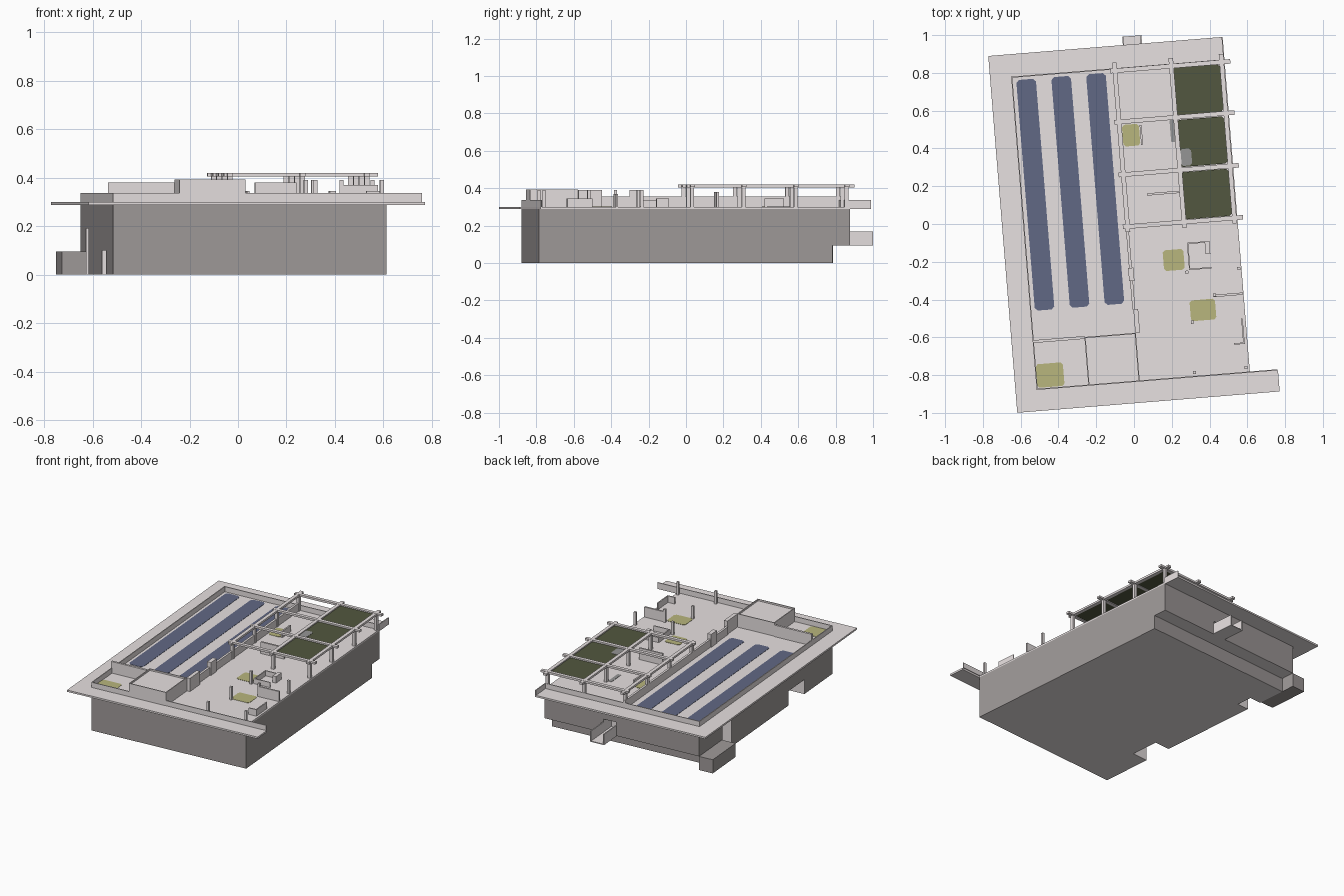
import bpy, bmesh, math

if "Cube" in bpy.data.objects:
    bpy.data.objects.remove(bpy.data.objects["Cube"])

ANGLE = math.radians(4.65)      # whole building is turned slightly
FLOOR = 0.30                    # roof terrace level


def material(name, rgb):
    m = bpy.data.materials.new(name)
    m.diffuse_color = (*rgb, 1)
    m.use_nodes = True
    m.node_tree.nodes["Principled BSDF"].inputs["Base Color"].default_value = m.diffuse_color
    return m


ROOF = material("pale_grey", (0.82, 0.77, 0.77))
BODY = material("mid_grey", (0.35, 0.325, 0.32))
BLUE = material("panel_blue", (0.12, 0.14, 0.235))
GREEN = material("dark_green", (0.085, 0.095, 0.05))
OLIVE = material("olive", (0.48, 0.465, 0.205))
STONE = material("stone_grey", (0.30, 0.30, 0.30))


def prism(name, pts, vec, mat):
    """Extrude a flat outline along a vector."""
    bm = bmesh.new()
    face = bm.faces.new([bm.verts.new(p) for p in pts])
    res = bmesh.ops.extrude_face_region(bm, geom=[face])
    bmesh.ops.translate(bm, vec=vec,
                        verts=[g for g in res["geom"] if isinstance(g, bmesh.types.BMVert)])
    bmesh.ops.recalc_face_normals(bm, faces=bm.faces)
    me = bpy.data.meshes.new(name)
    bm.to_mesh(me)
    bm.free()
    me.materials.append(mat)
    ob = bpy.data.objects.new(name, me)
    ob.rotation_euler.z = ANGLE
    bpy.context.collection.objects.link(ob)
    return ob


def box(name, u0, u1, v0, v1, z0, z1, mat=ROOF):
    pts = [(u0, v0, z0), (u1, v0, z0), (u1, v1, z0), (u0, v1, z0)]
    return prism(name, pts, (0, 0, z1 - z0), mat)


def plate(name, u, v, w, d, mat, z=FLOOR, cut=0.012):
    """Thin plate with clipped corners, centred on u, v."""
    a, b = w / 2, d / 2
    pts = []
    for sx, sy in ((1, 1), (-1, 1), (-1, -1), (1, -1)):
        pair = [(u + sx * a, v + sy * (b - cut), z), (u + sx * (a - cut), v + sy * b, z)]
        pts += pair if sx * sy > 0 else pair[::-1]
    return prism(name, pts, (0, 0, 0.002), mat)


# main body: side profile with a recess low at the back
FRONT, RIGHT = -0.834, 0.548
profile = [(FRONT, 0), (0.74, 0), (0.74, 0.095), (0.835, 0.095), (0.835, 0.29), (FRONT, 0.29)]
body = prism("main_body", [(-0.585, v, z) for v, z in profile], (RIGHT + 0.585, 0, 0), BODY)

# undersides are pale, walls mid grey
body.data.materials.append(ROOF)
for p in body.data.polygons:
    if p.normal.z < -0.5:
        p.material_index = 1

# openings in the left wall and behind the balcony, pale inside
openings = [(-0.7, -0.47, -0.48, -0.28, -0.05, 0.10),
            (-0.7, -0.50, 0.43, 0.54, -0.05, 0.19),
            (0.025, 0.113, 0.74, 0.9, 0.101, 0.19)]
for i, o in enumerate(openings):
    cutter = box(f"opening_cutter_{i}", *o, ROOF)
    cutter.hide_render = True
    cutter.hide_viewport = True
    mod = body.modifiers.new("opening", "BOOLEAN")
    mod.operation = "DIFFERENCE"
    mod.material_mode = "TRANSFER"
    mod.object = cutter

# low annex at the back left, and the balcony
box("low_annex", -0.685, -0.585, 0.55, 0.835, 0, 0.095, BODY)
box("balcony_floor", 0.018, 0.12, 0.835, 0.993, 0.095, 0.101)
for i, u in enumerate((0.018, 0.113)):
    box(f"balcony_side_{i}", u, u + 0.007, 0.835, 0.993, 0.101, 0.17)

# roof slab with the eave running out at front right
slab = [(-0.697, -0.946), (0.697, -0.946), (0.697, FRONT), (RIGHT, FRONT),
        (RIGHT, 0.949), (-0.697, 0.949)]
prism("roof_slab", [(u, v, 0.288) for u, v in slab], (0, 0, FLOOR - 0.288), ROOF)

# thin parapets
T = 0.006
for name, u0, u1, v0, v1 in (("front", -0.585, 0.695, FRONT, FRONT + T),
                             ("left", -0.585, -0.585 + T, FRONT, 0.83),
                             ("back", -0.585, RIGHT, 0.83 - T, 0.83),
                             ("right", RIGHT - T, RIGHT, 0.83, 0.949)):
    box(name + "_parapet", u0, u1, v0, v1, FLOOR, 0.336)

# stair house with a raised rim, and roof dividing walls
U0, U1, V0, V1 = -0.31, -0.037, FRONT, -0.575
box("stair_house", U0, U1, V0, V1, FLOOR, 0.382)
for name, u0, u1, v0, v1 in (("front", U0, U1, V0, V0 + T), ("back", U0, U1, V1 - T, V1),
                             ("left", U0, U0 + T, V0 + T, V1 - T),
                             ("right", U1 - T, U1, V0 + T, V1 - T)):
    box(f"stair_house_{name}_rim", u0, u1, v0, v1, 0.382, 0.393)
box("stair_side_wall", -0.04, -0.015, -0.575, -0.45, FLOOR, 0.392)
box("service_wall", -0.585, -0.31, -0.585, -0.57, FLOOR, 0.38)
box("dividing_wall", -0.045, -0.03, -0.45, 0.83, FLOOR, 0.355)
box("dividing_pier", -0.05, -0.022, -0.30, -0.23, FLOOR, 0.39)

# three blue panel rows
for i, u in enumerate((-0.508, -0.322, -0.137)):
    plate(f"panel_row_{i}", u, 0.197, 0.104, 1.225, BLUE, cut=0.015)

# pergola
COLS = (-0.035, 0.265, 0.532)
ROWS = (0.817, 0.545, 0.265, -0.011)
B = 0.012
for i, u in enumerate(COLS):
    box(f"pergola_long_beam_{i}", u - B, u + B, -0.04, 0.86, 0.405, 0.419)
    for j, v in enumerate(ROWS):
        box(f"pergola_post_{i}_{j}", u - 0.01, u + 0.01, v - 0.01, v + 0.01, FLOOR, 0.405)
for j, v in enumerate(ROWS):
    box(f"pergola_cross_beam_{j}", -0.06, 0.578, v - B, v + B, 0.406, 0.42)
for j in range(3):
    mid = (ROWS[j] + ROWS[j + 1]) / 2
    plate(f"green_shade_{j}", 0.395, mid, 0.25, 0.25, GREEN, z=0.409)

# terrace mats
for i, (u, v, w, d) in enumerate(((0.023, 0.47, 0.09, 0.115), (0.194, -0.207, 0.11, 0.11),
                                  (0.327, -0.483, 0.135, 0.11), (-0.508, -0.761, 0.145, 0.125))):
    plate(f"olive_mat_{i}", u, v, w, d, OLIVE)
plate("stone_patch_0", 0.303, 0.33, 0.06, 0.09, STONE, z=0.412)
plate("stone_patch_1", 0.244, 0.475, 0.025, 0.12, STONE, cut=0.005)

# low terrace walls: u0, u1, v0, v1, top
walls = [(0.271, 0.39, -0.267, -0.26, 0.335), (0.271, 0.278, -0.267, -0.122, 0.335),
         (0.271, 0.39, -0.129, -0.122, 0.335), (0.365, 0.39, -0.19, -0.122, 0.345),
         (0.389, 0.545, -0.42, -0.408, 0.37), (0.525, 0.533, -0.675, -0.545, 0.345),
         (0.476, 0.533, -0.68, -0.672, 0.345), (0.082, 0.253, 0.144, 0.156, 0.38),
         (0.072, 0.082, 0.415, 0.52, 0.345)]
for i, (u0, u1, v0, v1, top) in enumerate(walls):
    box(f"terrace_wall_{i}", u0, u1, v0, v1, FLOOR, top)

# free-standing terrace posts
for i, (u, v) in enumerate(((0.534, -0.28), (0.267, -0.543), (0.53, -0.805),
                            (0.255, -0.81), (0.258, -0.277), (0.395, -0.41))):
    box(f"terrace_post_{i}", u - 0.008, u + 0.008, v - 0.008, v + 0.008, FLOOR, 0.39)
